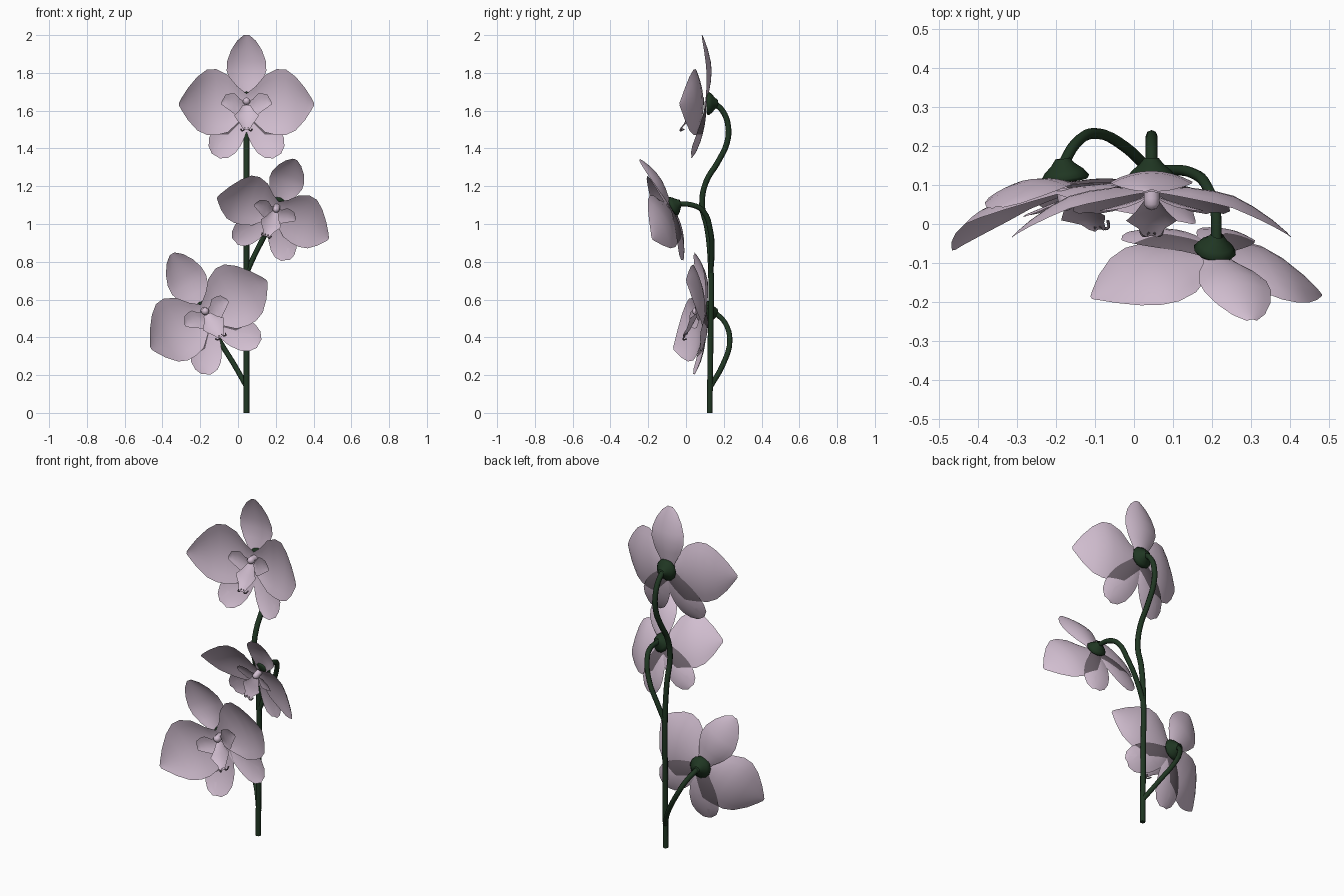
import bpy, bmesh, math
from mathutils import Matrix, Vector

cube = bpy.data.objects.get("Cube")
if cube:
    bpy.data.objects.remove(cube, do_unlink=True)


def material(name, rgb):
    m = bpy.data.materials.new(name)
    m.use_nodes = True
    m.diffuse_color = (*rgb, 1)
    m.node_tree.nodes["Principled BSDF"].inputs["Base Color"].default_value = (*rgb, 1)
    return m


PINK = material("pale_mauve", (0.64, 0.515, 0.63))
DARK = material("dark_mauve", (0.15, 0.12, 0.145))
GREEN = material("dark_green", (0.014, 0.037, 0.016))


def finish(bm, name, mats, matrix):
    mesh = bpy.data.meshes.new(name)
    bm.to_mesh(mesh)
    bm.free()
    mesh.transform(matrix)
    for mat in mats:
        mesh.materials.append(mat)
    mesh.shade_smooth()
    ob = bpy.data.objects.new(name, mesh)
    bpy.context.collection.objects.link(ob)


def petal(name, matrix, rows, angle=0, side=1, cup=-0.028, cols=8, dark_base=False):
    """Loft rows of (distance, low edge, high edge, depth), turned in the flower's plane."""
    bm = bmesh.new()
    turn = Matrix.Rotation(-math.radians(angle), 3, 'Y')
    grid = []
    for along, low, high, depth in rows:
        line = []
        for i in range(cols + 1):
            s = i / cols
            bow = cup * (2 * s - 1) ** 2 * (high - low) / 0.3
            p = turn @ Vector((along, depth + bow, low + (high - low) * s))
            line.append(bm.verts.new((p.x * side, p.y, p.z)))
        grid.append(line)
    for a, b in zip(grid, grid[1:]):
        for i in range(cols):
            bm.faces.new((a[i], b[i], b[i + 1], a[i + 1]))
    bm.normal_update()
    if sum(f.normal.y for f in bm.faces) > 0:
        bmesh.ops.reverse_faces(bm, faces=bm.faces[:])
    # The hidden base of a lower sepal is darker, up to the edge of the petal before it
    if dark_base:
        for point, normal in (((0, 0, -0.155), (0, 0, 1)), ((0, 0, -0.06), (side, 0, 1))):
            bmesh.ops.bisect_plane(bm, geom=bm.verts[:] + bm.edges[:] + bm.faces[:],
                                   plane_co=point, plane_no=normal)
        for f in bm.faces:
            c = f.calc_center_median()
            f.material_index = int(c.z > max(-0.155, -0.06 - c.x * side))
    finish(bm, name, (PINK, DARK), matrix)


def revolve(name, matrix, profile, mat, sides=12):
    """Spin (depth, radius) points about the flower's axis."""
    bm = bmesh.new()
    verts = [bm.verts.new((r, y, 0)) for y, r in profile]
    edges = [bm.edges.new(pair) for pair in zip(verts, verts[1:])]
    bmesh.ops.spin(bm, geom=verts + edges, axis=(0, 1, 0), cent=(0, 0, 0),
                   steps=sides, angle=math.tau)
    bmesh.ops.remove_doubles(bm, verts=bm.verts[:], dist=0.0005)
    bmesh.ops.recalc_face_normals(bm, faces=bm.faces[:])
    finish(bm, name, (mat,), matrix)


def tube(name, points, radius, mat, matrix=Matrix()):
    curve = bpy.data.curves.new(name, 'CURVE')
    curve.dimensions = '3D'
    curve.bevel_depth = radius
    curve.bevel_resolution = 2
    curve.resolution_u = 4
    curve.use_fill_caps = True
    sp = curve.splines.new('BEZIER')
    sp.bezier_points.add(len(points) - 1)
    for bp, p in zip(sp.bezier_points, points):
        bp.co = matrix @ Vector(p)
        bp.handle_left_type = bp.handle_right_type = 'AUTO'
    curve.materials.append(mat)
    ob = bpy.data.objects.new(name, curve)
    bpy.context.collection.objects.link(ob)
    bpy.ops.object.select_all(action='DESELECT')
    ob.select_set(True)
    bpy.context.view_layer.objects.active = ob
    bpy.ops.object.convert(target='MESH')
    bpy.ops.object.shade_smooth_by_angle(angle=math.radians(50))


# Petal outlines
WIDE = [(0.0, -0.05, 0.06, 0.008), (0.05, -0.10, 0.10, 0.008), (0.10, -0.145, 0.16, 0.008),
        (0.16, -0.16, 0.19, 0.0), (0.21, -0.158, 0.187, -0.013), (0.26, -0.135, 0.15, -0.04),
        (0.31, -0.08, 0.09, -0.075), (0.345, -0.025, 0.035, -0.105), (0.357, -0.003, 0.012, -0.118)]
DORSAL = [(-0.02, 0.03, 0.02), (0.06, 0.05, 0.035), (0.12, 0.085, 0.046), (0.18, 0.105, 0.051),
          (0.23, 0.103, 0.046), (0.29, 0.082, 0.032), (0.34, 0.05, 0.015), (0.37, 0.015, 0.002)]
LOWER = [(-0.01, 0.03, 0.02), (0.03, 0.04, 0.021), (0.07, 0.054, 0.02), (0.1, 0.066, 0.017),
         (0.13, 0.075, 0.012), (0.165, 0.082, 0.005), (0.2, 0.085, -0.004), (0.25, 0.08, -0.021),
         (0.29, 0.06, -0.041), (0.315, 0.025, -0.055)]
LOBE = [(0.01, -0.03, 0.02, -0.012), (0.035, -0.06, 0.032, -0.022), (0.06, -0.052, 0.06, -0.03),
        (0.08, -0.035, 0.062, -0.036), (0.11, -0.014, 0.055, -0.044), (0.132, 0.002, 0.018, -0.05)]
LIP = [(0.0, 0.02, -0.02), (0.03, 0.04, -0.04), (0.055, 0.065, -0.055), (0.08, 0.05, -0.07),
       (0.1, 0.034, -0.085), (0.12, 0.024, -0.105), (0.13, 0.012, -0.115)]


def even(rows):
    return [(a, -w, w, d) for a, w, d in rows]


def flower(tag, centre, yaw, pitch, roll, size):
    m = Matrix.Translation(centre)
    for deg, axis in ((yaw, 'Z'), (pitch, 'X'), (roll, 'Y')):
        m = m @ Matrix.Rotation(math.radians(deg), 4, axis)
    m = m @ Matrix.Scale(size, 4)
    petal(tag + "_dorsal_sepal", m, even(DORSAL), 90, cup=-0.04)
    petal(tag + "_lip", m, even(LIP), -90, cup=-0.05)
    for side, word in ((1, "left"), (-1, "right")):
        petal(f"{tag}_{word}_petal", m, WIDE, 0, side)
        petal(f"{tag}_{word}_lower_sepal", m, even(LOWER), -59, side, dark_base=True)
        petal(f"{tag}_{word}_inner_lobe", m, LOBE, 0, side, cup=-0.03, cols=4)
        tube(f"{tag}_{word}_tendril", [(0.006 * side, -0.105, -0.122), (0.02 * side, -0.115, -0.136),
             (0.03 * side, -0.095, -0.128)], 0.004, DARK, m)
    # Column above the lip and green cup behind the petals
    revolve(tag + "_column", m @ Matrix.Translation((0, 0, 0.02)),
            [(-0.05, 0), (-0.046, 0.012), (-0.035, 0.02), (-0.02, 0.02), (0.01, 0.02)], PINK)
    revolve(tag + "_calyx", m @ Matrix.Translation((0, 0, 0.008)),
            [(0.023, 0), (0.025, 0.056), (0.034, 0.063), (0.052, 0.05), (0.068, 0.031), (0.084, 0.018)],
            GREEN)
    return m @ Vector((0, 0.07, 0.006))


top = flower("top_flower", (0.045, 0.085, 1.63), 0, 0, 0, 1)
middle = flower("middle_flower", (0.2, -0.09, 1.075), -10, 27, 23, 0.88)
bottom = flower("bottom_flower", (-0.168, 0.085, 0.522), 8, 3, -30, 1)

# Main stem and two side stalks
X = 0.045
tube("main_stem", [(X, 0.125, 0), (X, 0.13, 0.4), (X, 0.13, 0.8), (X, 0.112, 0.98), (X, 0.085, 1.1),
     (X, 0.105, 1.22), (X, 0.17, 1.33), (X, 0.217, 1.43), (X, 0.223, 1.52), (X, 0.193, 1.6), top],
     0.015, GREEN)
tube("middle_stalk", [(X, 0.13, 0.74), (0.09, 0.137, 0.84), (0.15, 0.13, 0.96), (0.19, 0.09, 1.07),
     (0.208, 0.035, 1.1), middle], 0.014, GREEN)
tube("bottom_stalk", [(X, 0.13, 0.14), (-0.02, 0.195, 0.255), (-0.1, 0.232, 0.385), (-0.15, 0.205, 0.48),
     bottom], 0.014, GREEN)
